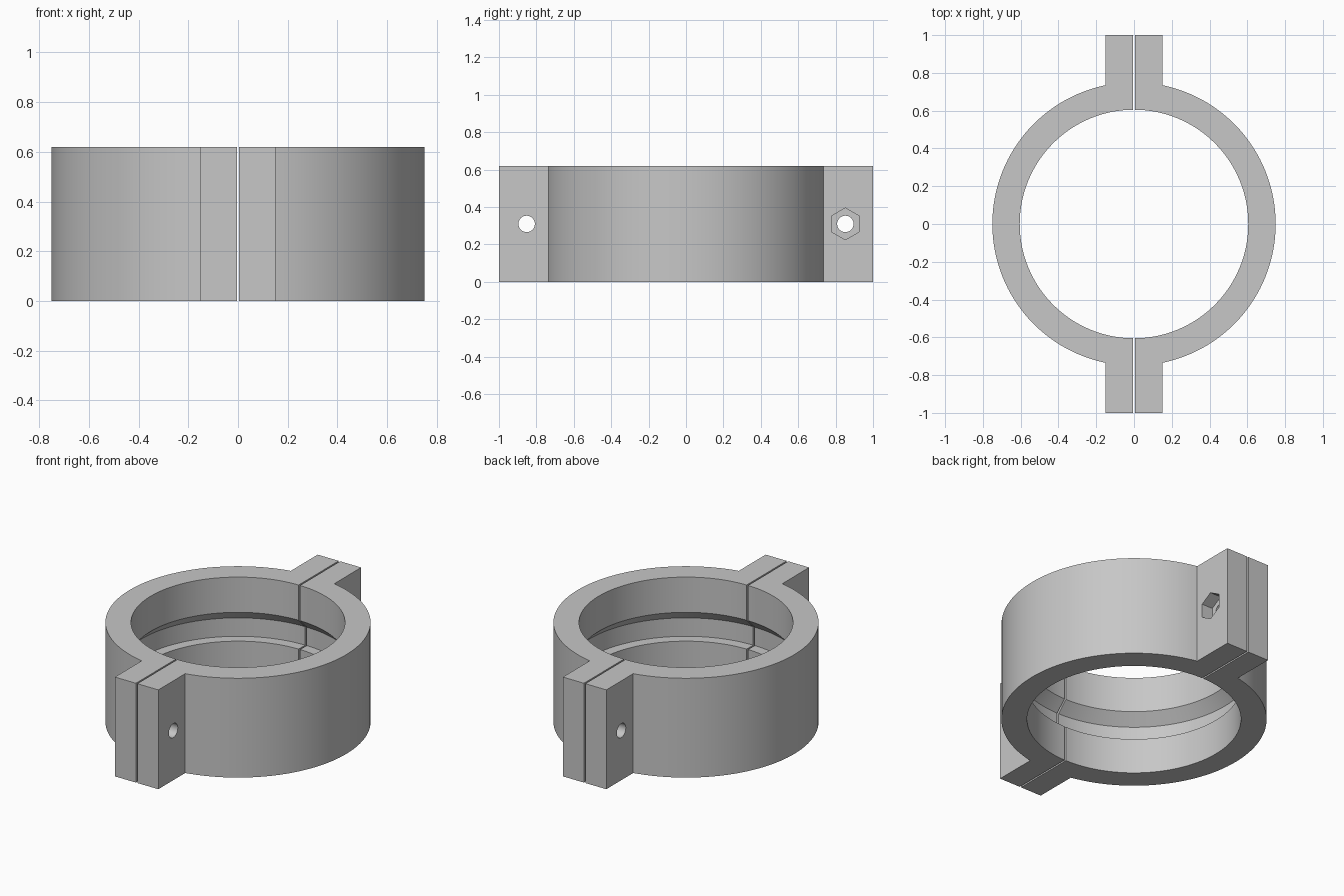
import bpy, bmesh, math
from mathutils import Matrix

cube = bpy.data.objects.get("Cube")
if cube:
    bpy.data.objects.remove(cube, do_unlink=True)

HEIGHT, OUTER_R, BORE_R, GROOVE_R = 0.62, 0.75, 0.605, 0.67
GAP, FLANGE_X, FLANGE_Y = 0.005, 0.15, 1.0
BOLT_Y, BOLT_Z = 0.852, HEIGHT / 2
SEGMENTS = 128

grey = bpy.data.materials.new("plain grey")
grey.use_nodes = True
colour = (0.57, 0.57, 0.57, 1)
grey.diffuse_color = colour
grey.node_tree.nodes["Principled BSDF"].inputs["Base Color"].default_value = colour


def to_object(name, bm):
    bmesh.ops.recalc_face_normals(bm, faces=bm.faces[:])
    mesh = bpy.data.meshes.new(name)
    bm.to_mesh(mesh)
    bm.free()
    mesh.materials.append(grey)
    obj = bpy.data.objects.new(name, mesh)
    bpy.context.collection.objects.link(obj)
    return obj


def extrude_outline(name, outline, height):
    bm = bmesh.new()
    face = bm.faces.new([bm.verts.new((x, y, 0)) for x, y in outline])
    new = bmesh.ops.extrude_face_region(bm, geom=[face])["geom"]
    verts = [v for v in new if isinstance(v, bmesh.types.BMVert)]
    bmesh.ops.translate(bm, verts=verts, vec=(0, 0, height))
    return to_object(name, bm)


def lathe(name, profile):
    bm = bmesh.new()
    verts = [bm.verts.new((r, 0, z)) for r, z in profile]
    edges = [bm.edges.new(pair) for pair in zip(verts, verts[1:])]
    bmesh.ops.spin(bm, geom=verts + edges, cent=(0, 0, 0), axis=(0, 0, 1),
                   angle=math.tau, steps=SEGMENTS)
    bmesh.ops.remove_doubles(bm, verts=bm.verts[:], dist=1e-4)
    return to_object(name, bm)


def bolt_cutter(name, sides, radius, x0, x1, y):
    # prism along x, with a corner pointing up
    bm = bmesh.new()
    place = (Matrix.Translation(((x0 + x1) / 2, y, BOLT_Z))
             @ Matrix.Rotation(math.pi / 2, 4, 'Y'))
    bmesh.ops.create_cone(bm, cap_ends=True, segments=sides, radius1=radius,
                          radius2=radius, depth=x1 - x0,
                          matrix=place @ Matrix.Rotation(math.pi / 2, 4, 'Z'))
    # turn until a vertex has the highest z
    top = max(v.co.z for v in bm.verts) - BOLT_Z
    if top < radius * 0.95:
        bmesh.ops.rotate(bm, verts=bm.verts[:], cent=(0, y, BOLT_Z),
                         matrix=Matrix.Rotation(math.pi / sides, 3, 'X'))
    return to_object(name, bm)


# Half clamp outline: a half ring with a flange at each end
limit = math.acos(FLANGE_X / OUTER_R)
steps = SEGMENTS // 2
angles = [-limit + 2 * limit * i / steps for i in range(steps + 1)]
outline = [(GAP, -FLANGE_Y), (FLANGE_X, -FLANGE_Y)]
outline += [(OUTER_R * math.cos(a), OUTER_R * math.sin(a)) for a in angles]
outline += [(FLANGE_X, FLANGE_Y), (GAP, FLANGE_Y)]
half = extrude_outline("left_clamp_half", outline, HEIGHT)

# Bore with a groove: flat ledge below, sloped shoulder above
cutters = [
    lathe("bore_cutter", [(0, -0.1), (BORE_R, -0.1), (BORE_R, 0.22), (GROOVE_R, 0.22),
                          (GROOVE_R, 0.335), (BORE_R, 0.4), (BORE_R, 0.8), (0, 0.8)]),
    bolt_cutter("front_hole_cutter", 32, 0.044, -0.1, 0.3, -BOLT_Y),
    bolt_cutter("back_hole_cutter", 32, 0.044, -0.1, 0.3, BOLT_Y),
    bolt_cutter("nut_pocket_cutter", 6, 0.085, 0.075, 0.3, BOLT_Y),
]
bpy.context.view_layer.objects.active = half
for cutter in cutters:
    cutter.hide_render = True
    cut = half.modifiers.new(cutter.name, 'BOOLEAN')
    cut.operation, cut.solver, cut.object = 'DIFFERENCE', 'EXACT', cutter
    bpy.ops.object.modifier_apply(modifier=cut.name)
    bpy.data.objects.remove(cutter, do_unlink=True)

# Opposite half is the same part turned half way round
other = half.copy()
other.data = half.data.copy()
other.name = "right_clamp_half"
other.data.transform(Matrix.Rotation(math.pi, 4, 'Z'))
bpy.context.collection.objects.link(other)

bpy.ops.object.select_all(action='DESELECT')
for obj in (half, other):
    obj.select_set(True)
bpy.ops.object.shade_smooth_by_angle(angle=math.radians(30))
